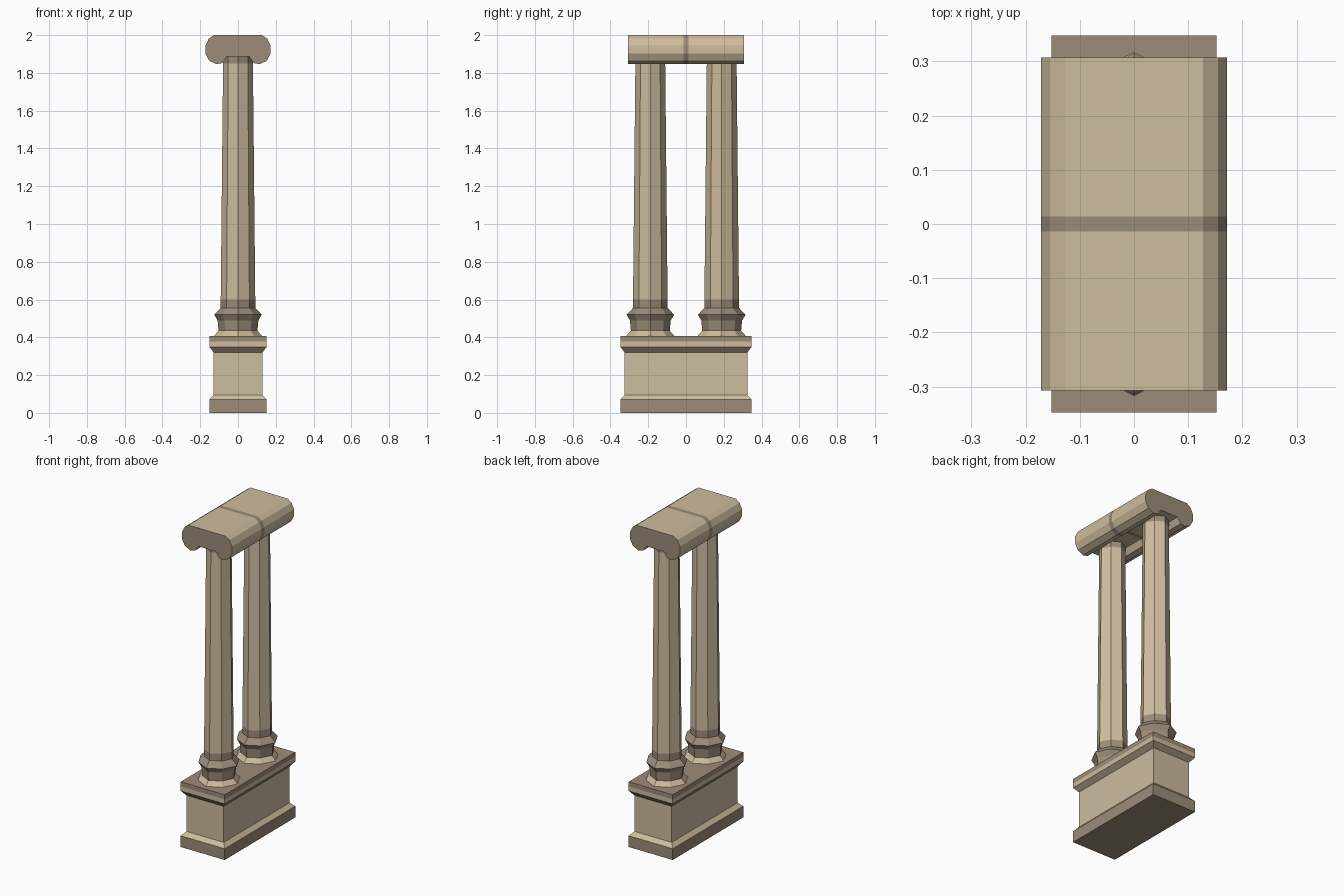
import bpy, bmesh, math

if "Cube" in bpy.data.objects:
    bpy.data.objects.remove(bpy.data.objects["Cube"])


def material(name, colour):
    m = bpy.data.materials.new(name)
    m.diffuse_color = (*colour, 1)
    m.use_nodes = True
    m.node_tree.nodes["Principled BSDF"].inputs["Base Color"].default_value = m.diffuse_color
    return m


LIGHT, DARK = 0, 1
MATS = [material("light sandstone", (0.62, 0.505, 0.345)),
        material("weathered sandstone", (0.335, 0.265, 0.19))]


def loft(name, rings, bands, caps, location=(0, 0, 0)):
    """Skin matching rings; bands = material per gap, caps = (start, end)."""
    bm = bmesh.new()
    vs = [[bm.verts.new(p) for p in ring] for ring in rings]
    n = len(vs[0])
    for a, b, mat in zip(vs, vs[1:], bands):
        for i in range(n):
            j = (i + 1) % n
            bm.faces.new((a[i], a[j], b[j], b[i])).material_index = mat
    bm.faces.new(vs[0][::-1]).material_index = caps[0]
    bm.faces.new(vs[-1]).material_index = caps[1]
    bmesh.ops.recalc_face_normals(bm, faces=bm.faces)
    me = bpy.data.meshes.new(name)
    bm.to_mesh(me)
    bm.free()
    for m in MATS:
        me.materials.append(m)
    ob = bpy.data.objects.new(name, me)
    ob.location = location
    bpy.context.collection.objects.link(ob)
    return ob


def rectangle(x, y, z):
    return [(-x, -y, z), (x, -y, z), (x, y, z), (-x, y, z)]


def octagon(r, z):
    """Octagon whose diagonal corners are slightly pulled in."""
    ring = []
    for i in range(8):
        q = r * (0.93 if i % 2 else 1)
        a = i * math.pi / 4
        ring.append((q * math.cos(a), q * math.sin(a), z))
    return ring


# Pedestal: plinth, die and cornice, with inset given per level
levels = [(0, 0), (0, 0.07), (0.023, 0.095), (0.023, 0.32),
          (0, 0.35), (0, 0.378), (0, 0.407)]
loft("pedestal", [rectangle(0.152 - d, 0.348 - d, z) for d, z in levels],
     [DARK, LIGHT, LIGHT, DARK, LIGHT, DARK], (DARK, DARK))

# Two octagonal columns with moulded bases and tapered shafts
profile = [(0.128, 0.400), (0.128, 0.407), (0.103, 0.435), (0.108, 0.49),
           (0.126, 0.52), (0.092, 0.555), (0.0915, 0.60),
           (0.079, 1.85), (0.079, 1.89)]
for name, y in (("front_column", -0.189), ("back_column", 0.189)):
    loft(name, [octagon(r, z) for r, z in profile],
         [LIGHT, LIGHT, DARK, DARK, DARK, DARK, LIGHT, DARK],
         (LIGHT, LIGHT), (0, y, 0))

# Capital: scroll section run along y, with a dark weathered seam mid-length
half = [(0.127, 2.0), (0.155, 1.981), (0.172, 1.945), (0.172, 1.902),
        (0.152, 1.864), (0.115, 1.846), (0.083, 1.852), (0.06, 1.886)]
section = half + [(-x, z) for x, z in reversed(half)]
loft("scroll_capital",
     [[(x, y, z) for x, z in section] for y in (-0.307, -0.014, 0.014, 0.307)],
     [LIGHT, DARK, LIGHT], (DARK, DARK))
